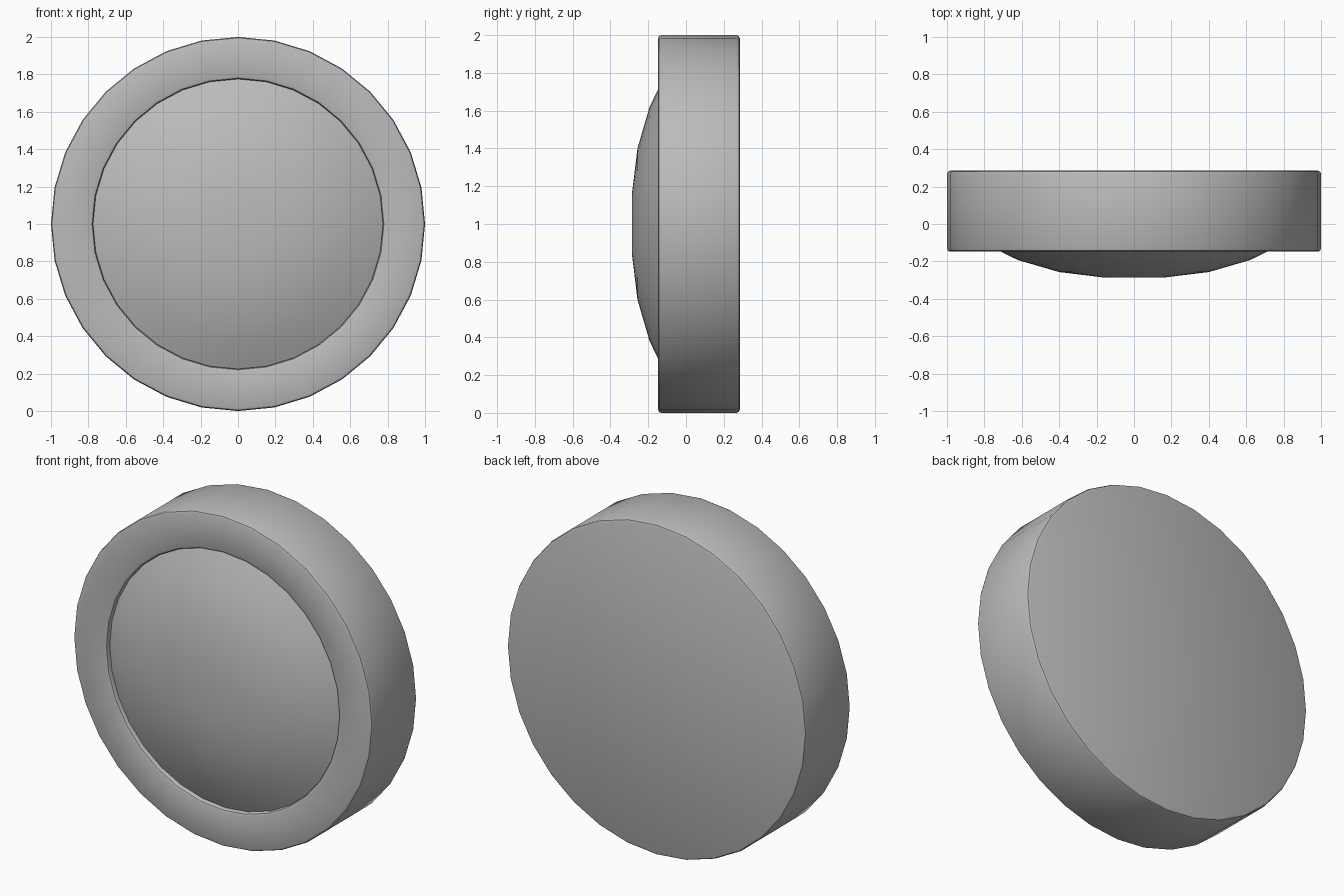
import bpy, bmesh, math

SIDES = 32
old = bpy.data.objects.get("Cube")
if old:
    bpy.data.objects.remove(old)

grey = bpy.data.materials.new("plain grey")
grey.use_nodes = True
colour = (0.5, 0.5, 0.5, 1)
grey.diffuse_color = colour
grey.node_tree.nodes["Principled BSDF"].inputs["Base Color"].default_value = colour


def lathe(name, profile, cap_start=False, cap_end=False, smooth_angle=40):
    """Turn (radius, y) points about the front-to-back axis through z = 1."""
    bm = bmesh.new()
    rings = []
    for r, y in profile:
        angles = [2 * math.pi * i / SIDES for i in range(SIDES)]
        rings.append([bm.verts.new((r * math.cos(a), y, 1 + r * math.sin(a)))
                      for a in angles])
    for a, b in zip(rings, rings[1:]):
        for i in range(SIDES):
            j = (i + 1) % SIDES
            bm.faces.new((a[i], a[j], b[j], b[i]))
    if cap_start:
        bm.faces.new(rings[0][::-1])
    if cap_end:
        bm.faces.new(rings[-1])
    # Outward direction: the profiles run from the front centre to the back
    bm.normal_update()
    mesh = bpy.data.meshes.new(name)
    bm.to_mesh(mesh)
    bm.free()
    mesh.materials.append(grey)
    obj = bpy.data.objects.new(name, mesh)
    bpy.context.collection.objects.link(obj)
    bpy.ops.object.select_all(action='DESELECT')
    obj.select_set(True)
    bpy.context.view_layer.objects.active = obj
    bpy.ops.object.mode_set(mode='EDIT')
    bpy.ops.mesh.select_all(action='SELECT')
    bpy.ops.mesh.flip_normals() if mesh.polygons[0].normal.y > 0 else None
    bpy.ops.object.mode_set(mode='OBJECT')
    bpy.ops.object.shade_smooth_by_angle(angle=math.radians(smooth_angle))
    return obj


# Rim, side wall and flat back, with softened edges
lathe("round_housing", [
    (0.775, -0.11), (0.775, -0.133), (0.78, -0.143), (0.792, -0.148),
    (0.983, -0.148), (0.995, -0.143), (1.0, -0.131),
    (1.0, 0.268), (0.995, 0.28), (0.983, 0.285)], cap_end=True)

# Shallow bulging front set into the rim
lathe("front_dome", [
    (0.17, -0.285), (0.40, -0.257), (0.62, -0.193), (0.775, -0.118)],
    cap_start=True)
